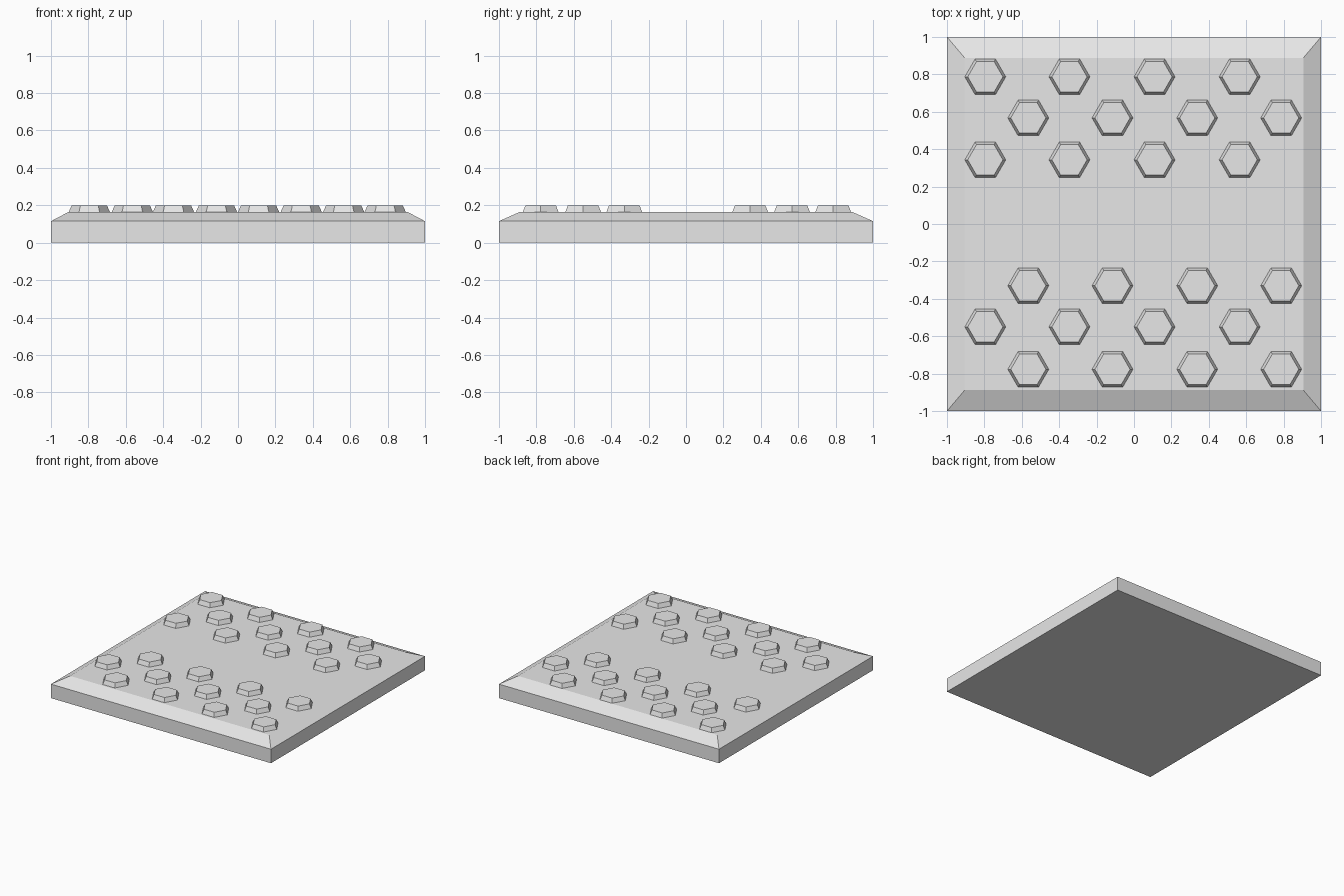
import bpy
import bmesh
from math import cos, sin, pi

cube = bpy.data.objects.get("Cube")
if cube:
    bpy.data.objects.remove(cube, do_unlink=True)

# Single grey material
grey = bpy.data.materials.new("light_grey")
grey.use_nodes = True
colour = (0.8, 0.8, 0.8, 1)
grey.diffuse_color = colour
grey.node_tree.nodes["Principled BSDF"].inputs["Base Color"].default_value = colour


def loft(name, rings):
    """Join stacked rings of points into a closed, flat-shaded solid."""
    bm = bmesh.new()
    loops = [[bm.verts.new(p) for p in ring] for ring in rings]
    for low, high in zip(loops, loops[1:]):
        n = len(low)
        for i in range(n):
            j = (i + 1) % n
            bm.faces.new((low[i], low[j], high[j], high[i]))
    bm.faces.new(loops[0][::-1])
    bm.faces.new(loops[-1])
    mesh = bpy.data.meshes.new(name)
    bm.to_mesh(mesh)
    bm.free()
    mesh.materials.append(grey)
    obj = bpy.data.objects.new(name, mesh)
    bpy.context.collection.objects.link(obj)
    return obj


def rectangle(x, y, z):
    return [(-x, -y, z), (x, -y, z), (x, y, z), (-x, y, z)]


def hexagon(radius, z):
    return [(radius * cos(i * pi / 3), radius * sin(i * pi / 3), z) for i in range(6)]


# Square slab with a sloped upper border
loft("base_slab", [rectangle(1, 1, 0), rectangle(1, 1, 0.115), rectangle(0.905, 0.888, 0.165)])

# Tapered hexagonal studs in two staggered groups of three rows
left_row = (-0.795, -0.345, 0.11, 0.565)
right_row = (-0.565, -0.115, 0.338, 0.787)
rows = [(0.787, left_row), (0.567, right_row), (0.343, left_row),
        (-0.33, right_row), (-0.55, left_row), (-0.777, right_row)]
stud_mesh = None
for r, (y, xs) in enumerate(rows):
    for c, x in enumerate(xs):
        name = f"hex_stud_{r + 1}_{c + 1}"
        if stud_mesh is None:
            stud = loft(name, [hexagon(0.11, 0.164), hexagon(0.094, 0.2)])
            stud_mesh = stud.data
            stud_mesh.name = "hex_stud"
        else:
            stud = bpy.data.objects.new(name, stud_mesh)
            bpy.context.collection.objects.link(stud)
        stud.location = (x, y, 0)
